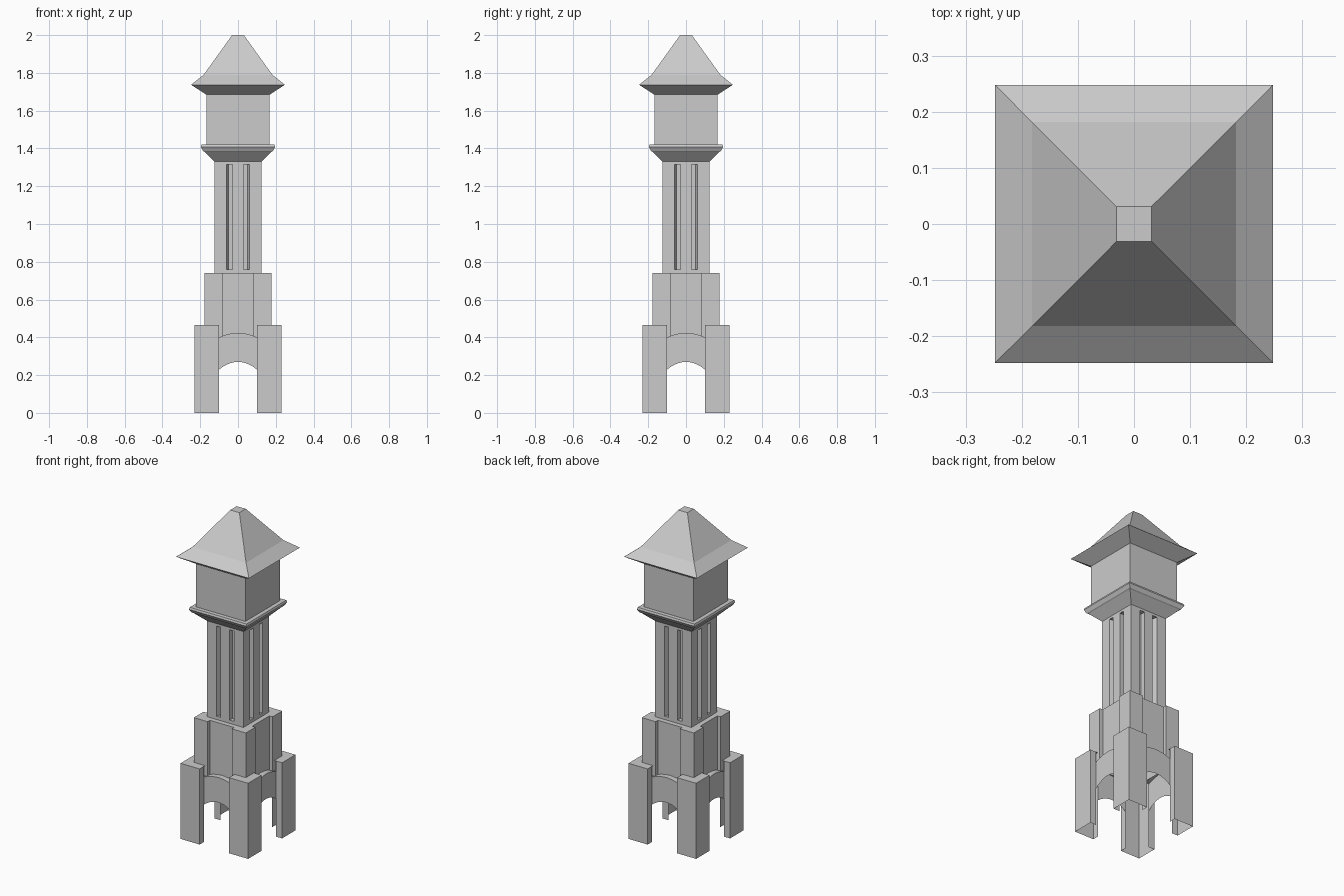
import bpy, bmesh
from math import pi
from mathutils import Matrix

if "Cube" in bpy.data.objects:
    bpy.data.objects.remove(bpy.data.objects["Cube"])


def finish(name, bm, fourfold=False):
    """Optionally repeat the geometry on all four sides, then make the object."""
    if fourfold:
        base = bm.faces[:]
        for i in (1, 2, 3):
            d = bmesh.ops.duplicate(bm, geom=base)["geom"]
            bmesh.ops.rotate(bm, cent=(0, 0, 0), matrix=Matrix.Rotation(i * pi / 2, 3, 'Z'),
                             verts=[v for v in d if isinstance(v, bmesh.types.BMVert)])
    bmesh.ops.remove_doubles(bm, verts=bm.verts[:], dist=0.0005)
    bmesh.ops.recalc_face_normals(bm, faces=bm.faces[:])
    me = bpy.data.meshes.new(name)
    bm.to_mesh(me)
    bm.free()
    ob = bpy.data.objects.new(name, me)
    bpy.context.collection.objects.link(ob)
    return ob


def face(bm, pts):
    return bm.faces.new([bm.verts.new(p) for p in pts])


def strip(bm, a, b):
    """Quads between two matching rows of points."""
    for i in range(len(a) - 1):
        face(bm, (a[i], a[i + 1], b[i + 1], b[i]))


def square_loft(name, profile):
    """Square rings from (half width, height) pairs, capped on top."""
    bm = bmesh.new()
    for (r0, z0), (r1, z1) in zip(profile, profile[1:]):
        face(bm, ((-r0, -r0, z0), (r0, -r0, z0), (r1, -r1, z1), (-r1, -r1, z1)))
    ob = finish(name, bm, True)
    bm = bmesh.new()
    bm.from_mesh(ob.data)
    r, z = profile[-1]
    face(bm, ((-r, -r, z), (r, -r, z), (r, r, z), (-r, r, z)))
    bmesh.ops.remove_doubles(bm, verts=bm.verts[:], dist=0.0005)
    bmesh.ops.recalc_face_normals(bm, faces=bm.faces[:])
    bm.to_mesh(ob.data)
    bm.free()


def fluted_block(name, side, z0, z1, bottom):
    """Extrude a plan whose front side is repeated four times."""
    pts = []
    for i in range(4):
        m = Matrix.Rotation(i * pi / 2, 2)
        pts += [m @ Matrix.Identity(2) @ p for p in map(vec2, side)]
    bm = bmesh.new()
    lo = [(p.x, p.y, z0) for p in pts]
    hi = [(p.x, p.y, z1) for p in pts]
    strip(bm, lo + lo[:1], hi + hi[:1])
    face(bm, hi)
    if bottom:
        face(bm, lo[::-1])
    finish(name, bm)


def vec2(p):
    from mathutils import Vector
    return Vector(p)


# Corner legs: open angle-shaped shells with a flat top
H = 0.465
bm = bmesh.new()
plan = [(-.10, -.19), (-.10, -.23), (-.23, -.23), (-.23, -.10), (-.19, -.10)]
strip(bm, [(x, y, 0) for x, y in plan], [(x, y, H) for x, y in plan])
face(bm, [(x, y, H) for x, y in
          [(-.10, -.177), (-.10, -.23), (-.23, -.23), (-.23, -.10), (-.177, -.10), (-.177, -.177)]])
finish("corner_legs", bm, True)

# Curved arch bands between the legs, with a ledge back to the panel
bm = bmesh.new()
xs = [-.1 + .2 * i / 10 for i in range(11)]
low = [(x, -.19, .23 + .04 * (1 - (x / .1) ** 2)) for x in xs]
top = [(x, -.19, .40 + .023 * (1 - (x / .1) ** 2)) for x in xs]
back = [(x, -.155, z) for x, y, z in top]
strip(bm, low, top)
strip(bm, top, back)
finish("arch_bands", bm, True)

# Lower tower with corner posts and recessed panels
fluted_block("lower_tower", [(-.177, -.177), (-.083, -.177), (-.083, -.155),
                             (.083, -.155), (.083, -.177)], 0.40, 0.74, False)

# Grooved shaft with plain ends
fluted_block("fluted_shaft", [(-.125, -.125), (-.06, -.125), (-.05, -.095), (-.03, -.095), (-.03, -.125),
                              (.03, -.125), (.03, -.095), (.05, -.095), (.06, -.125)], 0.76, 1.315, False)
square_loft("shaft_foot", [(.125, .74), (.125, .76)])
square_loft("shaft_head", [(.125, 1.315), (.125, 1.33)])

# Cornice, upper chamber and flared roof
square_loft("cornice", [(.125, 1.33), (.178, 1.383), (.185, 1.387), (.197, 1.408), (.193, 1.42), (.168, 1.42)])
square_loft("upper_chamber", [(.168, 1.42), (.168, 1.685)])
square_loft("roof", [(.168, 1.685), (.248, 1.737), (.182, 1.79), (.031, 2.0)])
